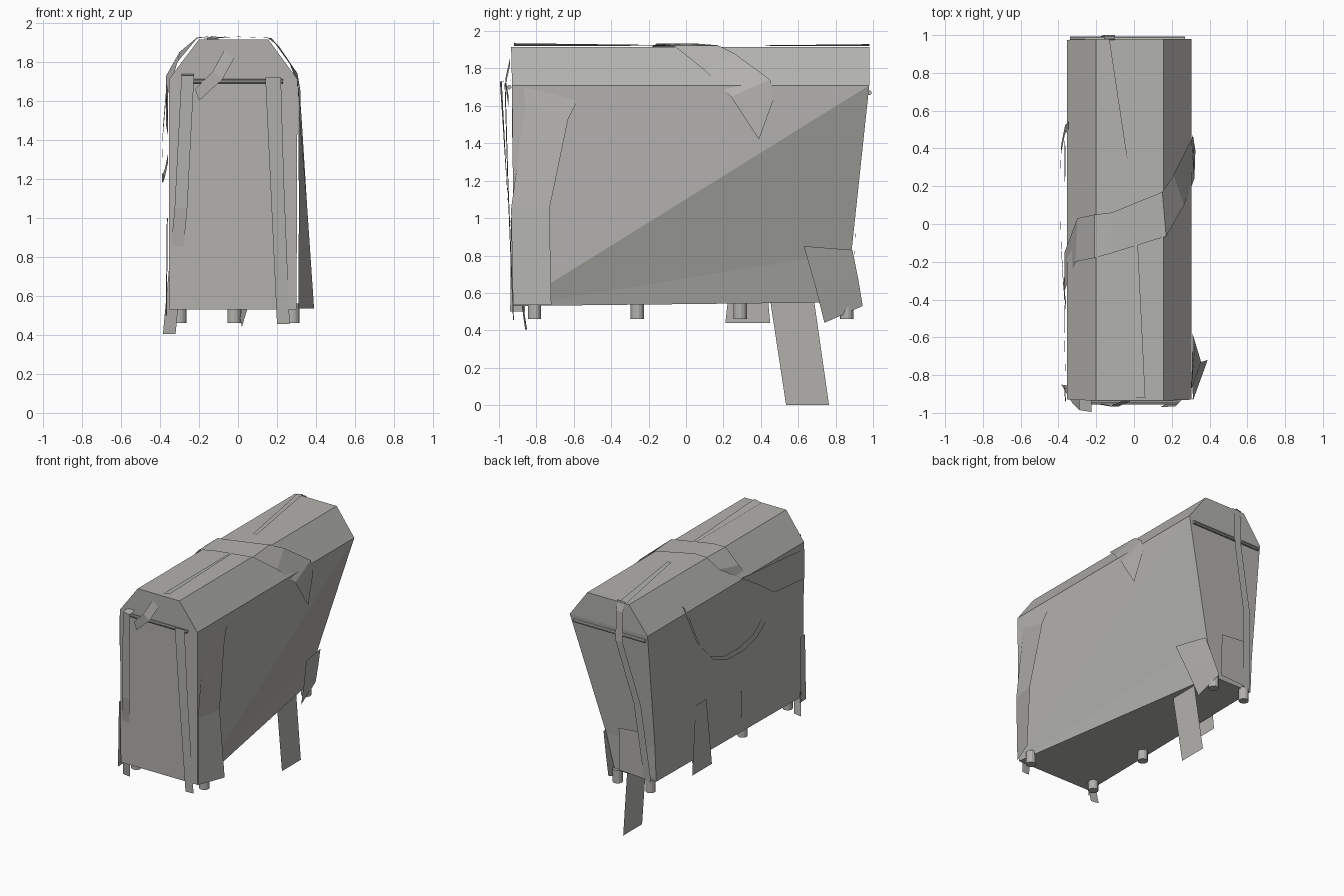
import bpy, bmesh, math
from mathutils import Vector

grey = bpy.data.materials.new("warm grey")
grey.diffuse_color = (0.45, 0.445, 0.425, 1)


def mesh_object(name, verts, faces):
    mesh = bpy.data.meshes.new(name)
    mesh.from_pydata(verts, [], faces)
    mesh.materials.append(grey)
    obj = bpy.data.objects.new(name, mesh)
    bpy.context.collection.objects.link(obj)
    return obj


def ribbon(name, side_a, side_b):
    """Thin cloth strip between two matching edge lines."""
    n = len(side_a)
    faces = [(i, i + 1, n + i + 1, n + i) for i in range(n - 1)]
    return mesh_object(name, side_a + side_b, faces)


def strap(name, centre, half):
    """Strip of constant width along a centre line."""
    h = Vector(half)
    return ribbon(name, [tuple(Vector(p) - h) for p in centre],
                  [tuple(Vector(p) + h) for p in centre])


def rod(name, a, b, radius, sides=10):
    a, b = Vector(a), Vector(b)
    bm = bmesh.new()
    bmesh.ops.create_cone(bm, cap_ends=True, segments=sides, radius1=radius,
                          radius2=radius, depth=(b - a).length)
    obj = mesh_object(name, [], [])
    bm.to_mesh(obj.data)
    bm.free()
    obj.location = (a + b) / 2
    obj.rotation_euler = (b - a).to_track_quat('Z', 'Y').to_euler()
    return obj


# Draped body: chamfered front and back outlines, back leaning in at the base
front = [(-.355, -.92, .53), (-.355, -.93, 1.71), (-.2, -.935, 1.915),
         (.155, -.935, 1.915), (.305, -.93, 1.71), (.30, -.92, .53)]
back = [(-.355, .87, .55), (-.355, .975, 1.71), (-.2, .98, 1.915),
        (.155, .98, 1.915), (.305, .98, 1.71), (0, .87, .55)]
mid = [(-.355, .885, .82), (.06, .885, .82)]
body = mesh_object("draped_body", front + back + mid, [
    (0, 5, 4), (0, 4, 1), (1, 4, 3, 2),                  # front
    (7, 8, 9, 10), (7, 10, 13, 12), (12, 13, 11, 6),     # back
    (1, 2, 8, 7), (2, 3, 9, 8), (3, 4, 10, 9),           # roof
    (0, 1, 7, 12, 6),                                    # left side
    (5, 10, 4), (5, 13, 10), (5, 11, 13),                # twisted right side
    (0, 6, 11, 5)])                                      # underside
bm = bmesh.new()
bm.from_mesh(body.data)
bmesh.ops.recalc_face_normals(bm, faces=bm.faces)
bm.to_mesh(body.data)
bm.free()

# Feet
for i, (x, y) in enumerate([(-.30, -.81), (-.30, -.26), (-.30, .29),
                            (-.30, .86), (.28, -.81), (-.02, .86)]):
    rod(f"foot_{i + 1}", (x, y, .46), (x, y, .56), .036, 14)

# Front straps and tie rod
ribbon("front_left_strap",
       [(-.29, -.985, 1.73), (-.325, -.95, 1.05), (-.385, -.85, .405)],
       [(-.225, -.995, 1.73), (-.26, -.95, 1.05), (-.32, -.86, .405)])
ribbon("front_left_strap_fold",
       [(-.29, -.985, 1.73), (-.29, -.92, 1.74)],
       [(-.225, -.995, 1.73), (-.225, -.92, 1.74)])
ribbon("front_right_strap",
       [(.14, -.97, 1.72), (.165, -.955, 1.2), (.20, -.925, .455)],
       [(.22, -.965, 1.72), (.235, -.95, 1.2), (.265, -.92, .455)])
ribbon("front_corner_strap",
       [(-.07, -.94, 1.86), (-.13, -.965, 1.75), (-.22, -.95, 1.66)],
       [(-.02, -.94, 1.82), (-.08, -.965, 1.71), (-.20, -.95, 1.60)])
rod("front_tie_rod", (-.25, -.945, 1.70), (.23, -.945, 1.70), .012)

# Back strap, tie rod and lower patch
strap("back_strap", [(-.13, .975, 1.925), (-.13, .995, 1.85), (-.13, 1.0, 1.62),
                     (-.25, .95, 1.15), (-.30, .895, .55)], (.03, 0, 0))
rod("back_tie_rod", (-.34, .98, 1.67), (.27, .98, 1.67), .013)
ribbon("back_patch", [(-.27, .905, .92), (-.27, .895, .56)],
       [(-.06, .905, .90), (-.06, .895, .57)])

# Wide corner flap on the right front edge
ribbon("right_front_flap",
       [(.305, -.87, 1.70), (.31, -.86, 1.6), (.312, -.935, 1.05), (.31, -.925, .535)],
       [(.31, -.58, 1.63), (.325, -.63, 1.53), (.355, -.73, 1.05), (.39, -.72, .535)])

# Torn flap and hanging strap at the narrow right rear
ribbon("right_rear_flap",
       [(.14, .63, .85), (.08, .69, .64), (.02, .74, .44)],
       [(.08, .89, .83), (.04, .92, .68), (0, .945, .53)])
ribbon("hanging_strap",
       [(.015, .45, .56), (.0, .535, 0)], [(.015, .685, .56), (.0, .765, 0)])

# Left side strips
ribbon("left_hanging_strap",
       [(-.362, .27, .96), (-.368, .21, .44)], [(-.362, .40, .96), (-.368, .45, .44)])
mesh_object("left_small_strip", [(-.362, -.16, .86), (-.362, -.14, .86),
                                 (-.362, -.14, .66), (-.362, -.16, .66)], [(0, 1, 2, 3)])
ribbon("left_front_edge_strip", [(-.36, -.935, 1.0), (-.365, -.94, .5)],
       [(-.365, -.87, 1.0), (-.37, -.86, .5)])

# Sagging strap on the left wall
strap("left_sagging_strap",
      [(-.345, .52, 1.755), (-.365, .50, 1.68), (-.385, .40, 1.44), (-.39, .25, 1.28),
       (-.39, .08, 1.21), (-.385, -.12, 1.20), (-.375, -.30, 1.23), (-.36, -.44, 1.30)],
      (0, .022, .022))

# Wide band slung over the roof
ribbon("roof_band",
       [(-.36, -.93, 1.43), (-.368, -.55, 1.47), (-.37, -.36, 1.60), (-.31, -.20, 1.80),
        (-.21, -.18, 1.92), (-.12, -.155, 1.933), (.17, -.065, 1.922), (.265, .10, 1.79),
        (.32, .24, 1.65), (.325, .39, 1.42)],
       [(-.36, -.93, 1.66), (-.37, -.55, 1.70), (-.368, -.15, 1.73), (-.30, .03, 1.85),
        (-.21, .05, 1.925), (-.12, .06, 1.933), (.15, .17, 1.924), (.21, .26, 1.88),
        (.305, .45, 1.74), (.312, .47, 1.64)])

# Loose folds lying on the roof
ribbon("roof_fold_front", [(0, -.92, 1.92), (0, -.10, 1.922)],
       [(.06, -.92, 1.935), (.02, -.10, 1.925)])
ribbon("roof_fold_back", [(-.18, .98, 1.92), (-.05, .25, 1.922)],
       [(-.13, .98, 1.93), (-.02, .25, 1.922)])
